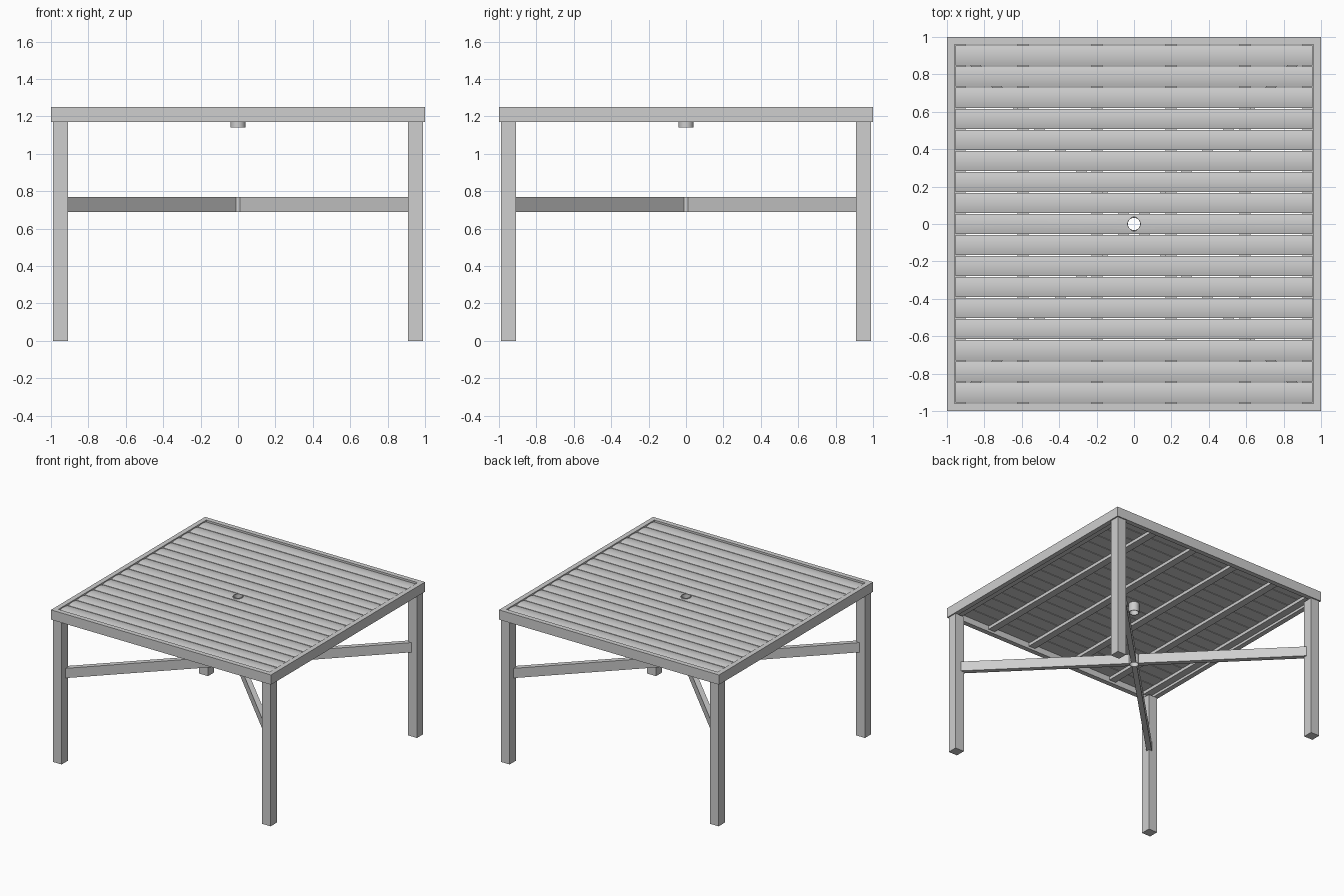
import bpy, bmesh, math
from mathutils import Matrix

if "Cube" in bpy.data.objects:
    bpy.data.objects.remove(bpy.data.objects["Cube"])

grey = bpy.data.materials.new("light_grey")
grey.diffuse_color = (0.62, 0.62, 0.62, 1)
grey.use_nodes = True
grey.node_tree.nodes["Principled BSDF"].inputs["Base Color"].default_value = grey.diffuse_color


def make(name, bm):
    bmesh.ops.recalc_face_normals(bm, faces=bm.faces)
    me = bpy.data.meshes.new(name)
    bm.to_mesh(me)
    bm.free()
    me.materials.append(grey)
    ob = bpy.data.objects.new(name, me)
    bpy.context.collection.objects.link(ob)
    return ob


def box(name, x, y, z, angle=0):
    """Box from (min, max) ranges, then turned about z."""
    bm = bmesh.new()
    bmesh.ops.create_cube(bm, size=1)
    for v in bm.verts:
        v.co = [r[0] if c < 0 else r[1] for c, r in zip(v.co, (x, y, z))]
    bmesh.ops.rotate(bm, verts=bm.verts, matrix=Matrix.Rotation(angle, 3, 'Z'))
    return make(name, bm)


def smooth(ob):
    bpy.ops.object.select_all(action='DESELECT')
    ob.select_set(True)
    bpy.context.view_layer.objects.active = ob
    bpy.ops.object.shade_smooth_by_angle(angle=math.radians(35))


def tube(name, r_in, r_out, z0, z1, n=32):
    bm = bmesh.new()
    rings = [[bm.verts.new((r * math.cos(i * math.tau / n), r * math.sin(i * math.tau / n), z))
              for i in range(n)] for r, z in ((r_out, z0), (r_out, z1), (r_in, z1), (r_in, z0))]
    for k in range(4):
        a, b = rings[k], rings[(k + 1) % 4]
        for i in range(n):
            j = (i + 1) % n
            bm.faces.new((a[i], a[j], b[j], b[i]))
    ob = make(name, bm)
    smooth(ob)
    return ob


# Square top frame: outer and inner loops swept into a ring
bm = bmesh.new()
loops = [[bm.verts.new((sx * r, sy * r, z)) for sx, sy in ((-1, -1), (1, -1), (1, 1), (-1, 1))]
         for r, z in ((1, 1.17), (1, 1.25), (0.96, 1.25), (0.96, 1.17))]
for k in range(4):
    a, b = loops[k], loops[(k + 1) % 4]
    for i in range(4):
        j = (i + 1) % 4
        bm.faces.new((a[i], a[j], b[j], b[i]))
make("top_frame", bm)

# Legs
for sx in (-1, 1):
    for sy in (-1, 1):
        box("leg", sorted((sx * 0.91, sx * 0.99)), sorted((sy * 0.91, sy * 0.99)), (0, 1.17))

# Diagonal braces meeting at a small ring
for k in range(4):
    box("diagonal_brace", (0.035, 1.31), (-0.02, 0.02), (0.69, 0.77), math.radians(45 + 90 * k))
tube("brace_ring", 0.033, 0.037, 0.69, 0.77)

# Battens under the slats
for x, w in ((-0.93, 0.03), (-0.594, 0.03), (-0.198, 0.03), (0.198, 0.03), (0.594, 0.03), (0.93, 0.03)):
    box("batten", (x - w, x + w), (-0.96, 0.96), (1.19, 1.216))

# Round cutter for the parasol hole
bm = bmesh.new()
bmesh.ops.create_cone(bm, cap_ends=True, segments=32, radius1=0.037, radius2=0.037, depth=0.3,
                      matrix=Matrix.Translation((0, 0, 1.22)))
cutter = make("hole_cutter", bm)
cutter.hide_render = True
cutter.hide_viewport = True

# Slats with a gently arched top
COUNT, PITCH, HALF = 17, 0.1125, 0.0535
for i in range(COUNT):
    yc = (i - (COUNT - 1) / 2) * PITCH
    prof = [(-HALF, 1.215), (HALF, 1.215)]
    prof += [(HALF * t / 4, 1.246 - 0.008 * (t / 4) ** 2) for t in range(4, -5, -1)]
    bm = bmesh.new()
    ends = [[bm.verts.new((x, yc + y, z)) for y, z in prof] for x in (-0.955, 0.955)]
    for e in ends:
        bm.faces.new(e)
    for k in range(len(prof)):
        j = (k + 1) % len(prof)
        bm.faces.new((ends[0][k], ends[0][j], ends[1][j], ends[1][k]))
    slat = make("slat", bm)
    if i == COUNT // 2:
        mod = slat.modifiers.new("parasol_hole", 'BOOLEAN')
        mod.object = cutter
        mod.solver = 'EXACT'
    smooth(slat)

# Parasol sleeve through the middle slat
tube("parasol_sleeve", 0.034, 0.04, 1.14, 1.25)
